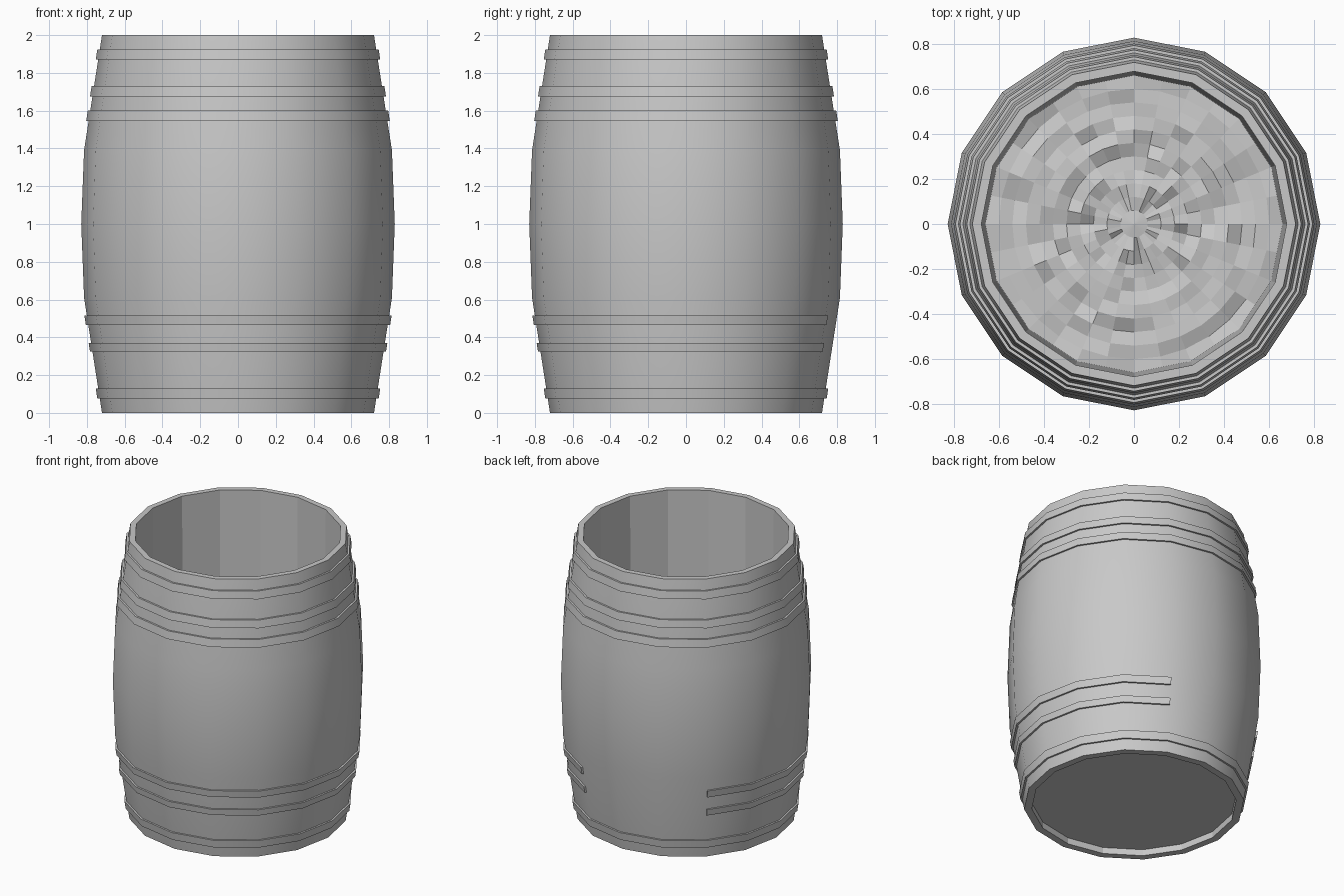
import bpy, bmesh, math, random

random.seed(4)
SIDES = 16

if "Cube" in bpy.data.objects:
    bpy.data.objects.remove(bpy.data.objects["Cube"], do_unlink=True)

grey = bpy.data.materials.new("plain_grey")
grey.use_nodes = True
colour = (0.58, 0.58, 0.58, 1)
grey.diffuse_color = colour
grey.node_tree.nodes["Principled BSDF"].inputs["Base Color"].default_value = colour


def finish(name, bm):
    mesh = bpy.data.meshes.new(name)
    bm.to_mesh(mesh)
    bm.free()
    mesh.materials.append(grey)
    obj = bpy.data.objects.new(name, mesh)
    bpy.context.collection.objects.link(obj)
    return obj


def lathe(name, profile, smooth_rows, first=0, count=SIDES, closed=False):
    """Turn a profile of (radius, z) points; only smooth_rows get smooth shading."""
    bm = bmesh.new()
    full = count == SIDES
    columns = []
    for i in range(count if full else count + 1):
        a = math.tau * (first + i) / SIDES
        columns.append([bm.verts.new((r * math.cos(a), r * math.sin(a), z)) for r, z in profile])
    rows = len(profile) if closed else len(profile) - 1
    for i in range(count):
        a, b = columns[i], columns[(i + 1) % len(columns)]
        for j in range(rows):
            k = (j + 1) % len(profile)
            face = bm.faces.new((a[j], b[j], b[k], a[k]))
            face.smooth = j in smooth_rows
    if closed and not full:
        bm.faces.new(columns[0])
        bm.faces.new(columns[-1][::-1])
    return finish(name, bm)


# Barrel body: bulging outside, flat rim, faceted inside wall
outer = [(0.72, 0), (0.815, 0.61), (0.83, 1), (0.815, 1.39), (0.72, 2)]
inside = [(0.68, 2), (0.662, 0.09)]
lathe("barrel_body", outer + inside, range(len(outer) - 1))

# Bottom rim and recessed underside
lathe("bottom_rim", [(0.67, 0.045), (0.67, 0), (0.72, 0)], ())
bm = bmesh.new()
bmesh.ops.create_circle(bm, cap_ends=True, segments=SIDES, radius=0.67)
for v in bm.verts:
    v.co.z = 0.045
bmesh.ops.reverse_faces(bm, faces=bm.faces)
finish("underside", bm)


# Hoops that follow the slant of the body
def body_radius(z):
    for (r0, z0), (r1, z1) in zip(outer, outer[1:]):
        if z0 <= z <= z1:
            return r0 + (r1 - r0) * (z - z0) / (z1 - z0)


def hoop(name, low, high, **part):
    b, t = body_radius(low), body_radius(high)
    lathe(name, [(b - 0.01, low), (b + 0.013, low), (t + 0.013, high), (t - 0.01, high)],
          (1,), closed=True, **part)


hoop("top_hoop", 1.87, 1.925)
hoop("upper_hoop", 1.675, 1.73)
hoop("upper_belly_hoop", 1.545, 1.6)
# Two broken hoops, open at the back
hoop("lower_belly_hoop", 0.465, 0.515, first=6, count=13)
hoop("lower_hoop", 0.325, 0.37, first=6, count=13)
hoop("bottom_hoop", 0.075, 0.13)

# Uneven inside floor of small tilted facets
RINGS, CELLS = 11, 32
bm = bmesh.new()
centre = bm.verts.new((0, 0, 0.1))
previous = None
for n in range(1, RINGS + 1):
    r = 0.662 * n / RINGS
    ring = []
    for i in range(CELLS):
        a = math.tau * i / CELLS
        # Outer ring meets the straight wall panels
        reach = r * (math.cos(math.pi / SIDES) if n == RINGS and i % 2 else 1)
        bump = 0 if n in (1, RINGS) else random.uniform(-0.022, 0.022)
        ring.append(bm.verts.new((reach * math.cos(a), reach * math.sin(a), 0.09 + bump)))
    for i in range(CELLS):
        k = (i + 1) % CELLS
        if previous:
            bm.faces.new((previous[i], ring[i], ring[k], previous[k]))
        else:
            bm.faces.new((centre, ring[i], ring[k]))
    previous = ring
finish("inside_floor", bm)
